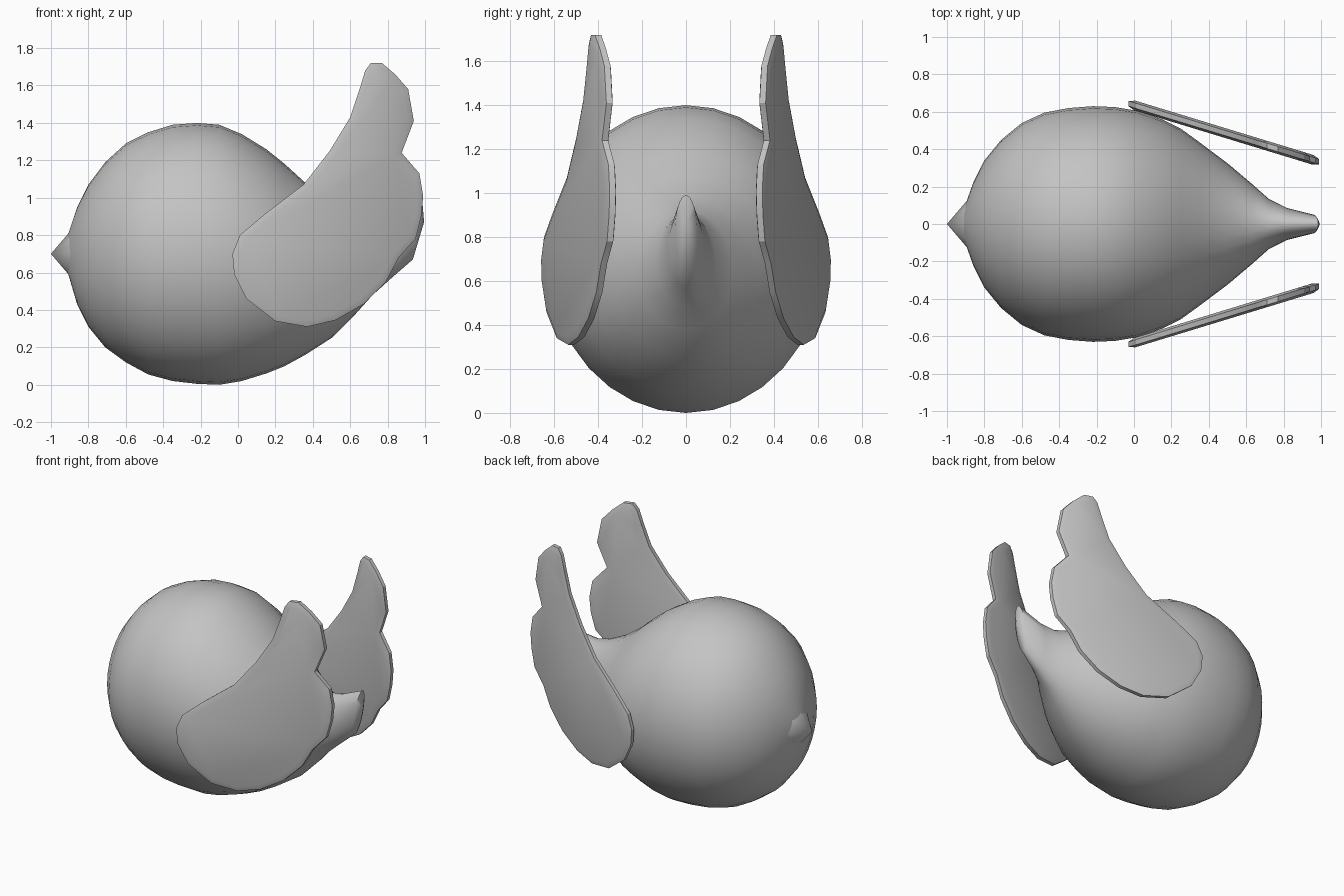
import bpy, bmesh, math

if "Cube" in bpy.data.objects:
    bpy.data.objects.remove(bpy.data.objects["Cube"])

grey = bpy.data.materials.new("plain grey")
grey.diffuse_color = (0.55, 0.55, 0.55, 1)
grey.use_nodes = True
grey.node_tree.nodes["Principled BSDF"].inputs["Base Color"].default_value = grey.diffuse_color


def make_object(name, bm, angle):
    bmesh.ops.recalc_face_normals(bm, faces=bm.faces[:])
    mesh = bpy.data.meshes.new(name)
    bm.to_mesh(mesh)
    bm.free()
    mesh.materials.append(grey)
    ob = bpy.data.objects.new(name, mesh)
    bpy.context.collection.objects.link(ob)
    bpy.ops.object.select_all(action='DESELECT')
    ob.select_set(True)
    bpy.context.view_layer.objects.active = ob
    bpy.ops.object.shade_smooth_by_angle(angle=math.radians(angle))
    return ob


# Round body drawn out into an upright tail: x, top z, bottom z, half width
stations = [
    (-.91, .80, .60, .08), (-.86, .95, .43, .22), (-.80, 1.07, .31, .34),
    (-.71, 1.19, .20, .45), (-.60, 1.29, .12, .54), (-.48, 1.35, .055, .595),
    (-.35, 1.39, .02, .62), (-.22, 1.40, .005, .63), (-.10, 1.39, 0, .625),
    (.02, 1.34, .02, .605), (.15, 1.26, .06, .56), (.25, 1.18, .10, .51),
    (.36, 1.08, .16, .43), (.50, .98, .25, .325), (.63, .92, .38, .215),
    (.72, .90, .48, .135), (.82, .92, .57, .085), (.96, .99, .67, .05)]
SEG = 32
bm = bmesh.new()
rings = []
for x, top, bottom, w in stations:
    zc, h = (top + bottom) / 2, (top - bottom) / 2
    ring = []
    for i in range(SEG):
        a = 2 * math.pi * i / SEG
        lean = .025 * math.sin(a) if x > .9 else 0
        ring.append(bm.verts.new((x + lean, w * math.cos(a), zc + h * math.sin(a))))
    rings.append(ring)
for r, s in zip(rings, rings[1:]):
    for i in range(SEG):
        j = (i + 1) % SEG
        bm.faces.new((r[i], r[j], s[j], s[i]))
for ring, tip in ((rings[0], (-.925, 0, .70)), (rings[-1], (.995, 0, .87))):
    pole = bm.verts.new(tip)
    for i in range(SEG):
        bm.faces.new((ring[i], ring[(i + 1) % SEG], pole))
make_object("body", bm, 60)

# Small pointed beak
bm = bmesh.new()
point = bm.verts.new((-1, 0, .70))
base = [bm.verts.new((-.88, .14 * math.cos(i * math.pi / 4), .70 + .14 * math.sin(i * math.pi / 4)))
        for i in range(8)]
for i in range(8):
    bm.faces.new((base[i], base[(i + 1) % 8], point))
bm.faces.new(base)
make_object("beak", bm, 60)

# Scalloped wings: outline in x, z, laid on a plane that closes in to the rear
outline = [
    (.68, 1.68), (.71, 1.72), (.77, 1.72), (.84, 1.66), (.91, 1.58), (.94, 1.41),
    (.875, 1.24), (.97, 1.13), (.99, 1.01), (.98, .90), (.95, .78), (.86, .68),
    (.79, .55), (.67, .43), (.52, .345), (.37, .31), (.20, .34), (.045, .46),
    (-.02, .59), (-.03, .70), (.01, .80), (.14, .91), (.35, 1.07), (.49, 1.25),
    (.60, 1.43), (.65, 1.58)]


def wing(name, side):
    bm = bmesh.new()
    caps = []
    for off in (-.014, .014):
        caps.append([bm.verts.new((x, side * (.635 - .305 * x + off), z)) for x, z in outline])
    inner, outer = caps
    n = len(outline)
    for i in range(n):
        j = (i + 1) % n
        bm.faces.new((inner[i], inner[j], outer[j], outer[i]))
    faces = [bm.faces.new(inner), bm.faces.new(outer)]
    bmesh.ops.recalc_face_normals(bm, faces=bm.faces[:])
    # chamfered rim on both sides
    for f in faces:
        bmesh.ops.inset_region(bm, faces=[f], thickness=.035, depth=.012, use_even_offset=True)
    make_object(name, bm, 25)


wing("left_wing", 1)
wing("right_wing", -1)
